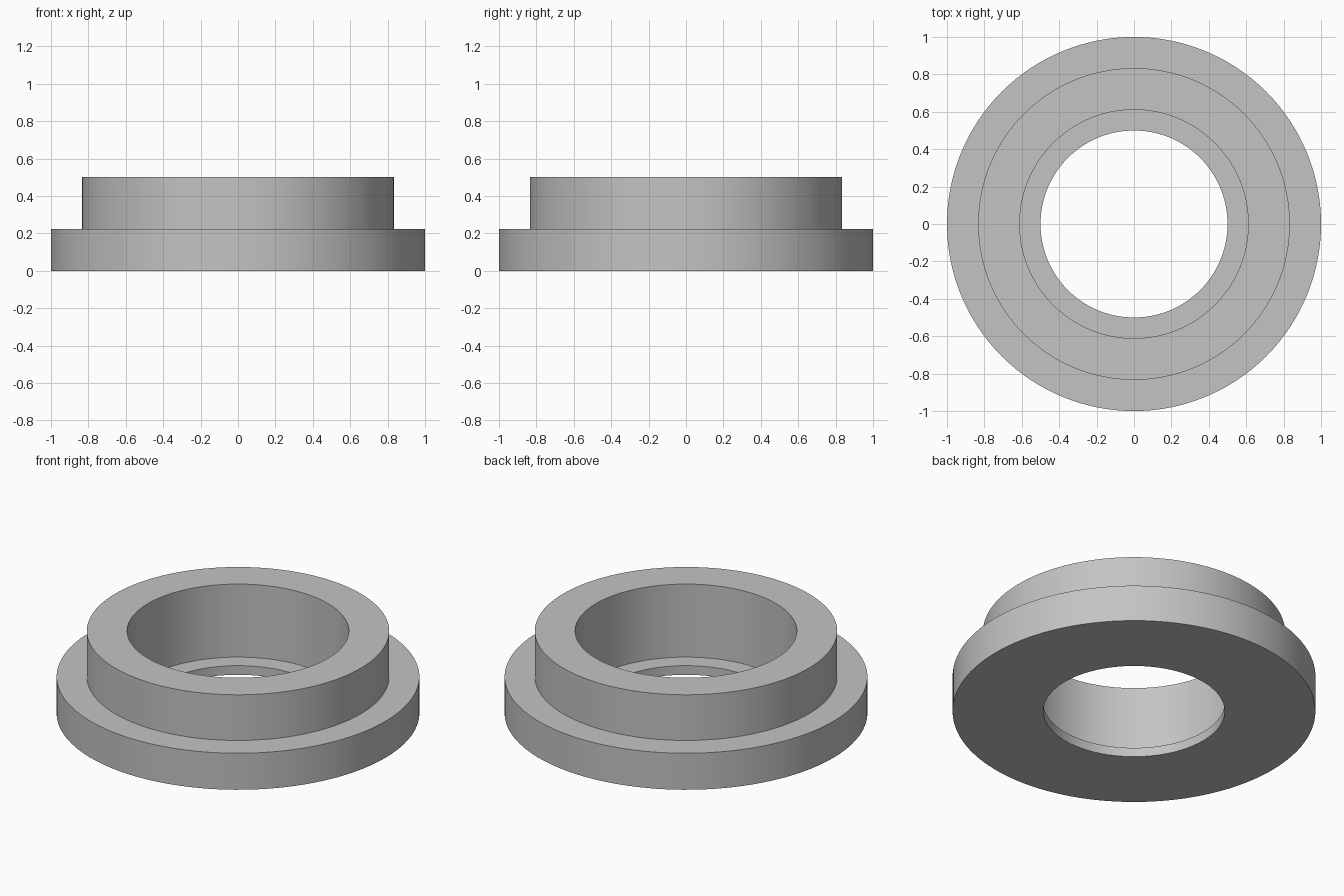
import bpy
import bmesh
import math

cube = bpy.data.objects.get("Cube")
if cube:
    bpy.data.objects.remove(cube, do_unlink=True)

SEGMENTS = 128
UNIT = 1 / 18  # the section sits on a regular module

# Plain grey metal
grey = bpy.data.materials.new("plain grey")
grey.use_nodes = True
colour = (0.55, 0.55, 0.55, 1)
grey.diffuse_color = colour
grey.node_tree.nodes["Principled BSDF"].inputs["Base Color"].default_value = colour

# Cross-section (radius, height): flange, raised collar, bore and inner ledge
section = [(9, 0), (18, 0), (18, 4), (15, 4), (15, 9), (11, 9), (11, 1), (9, 1)]

# Revolve the closed section about the vertical axis
bm = bmesh.new()
verts = [bm.verts.new((r * UNIT, 0, z * UNIT)) for r, z in section]
edges = [bm.edges.new((v, verts[(i + 1) % len(verts)])) for i, v in enumerate(verts)]
bmesh.ops.spin(bm, geom=verts + edges, cent=(0, 0, 0), axis=(0, 0, 1),
               angle=math.tau, steps=SEGMENTS, use_merge=False)
bmesh.ops.remove_doubles(bm, verts=bm.verts[:], dist=0.0001)
bmesh.ops.recalc_face_normals(bm, faces=bm.faces[:])

mesh = bpy.data.meshes.new("flanged_bushing")
bm.to_mesh(mesh)
bm.free()
mesh.materials.append(grey)
bushing = bpy.data.objects.new("flanged_bushing", mesh)
bpy.context.collection.objects.link(bushing)

# Smooth round walls with crisp rims
bpy.ops.object.select_all(action="DESELECT")
bushing.select_set(True)
bpy.context.view_layer.objects.active = bushing
bpy.ops.object.shade_smooth_by_angle(angle=math.radians(30))
